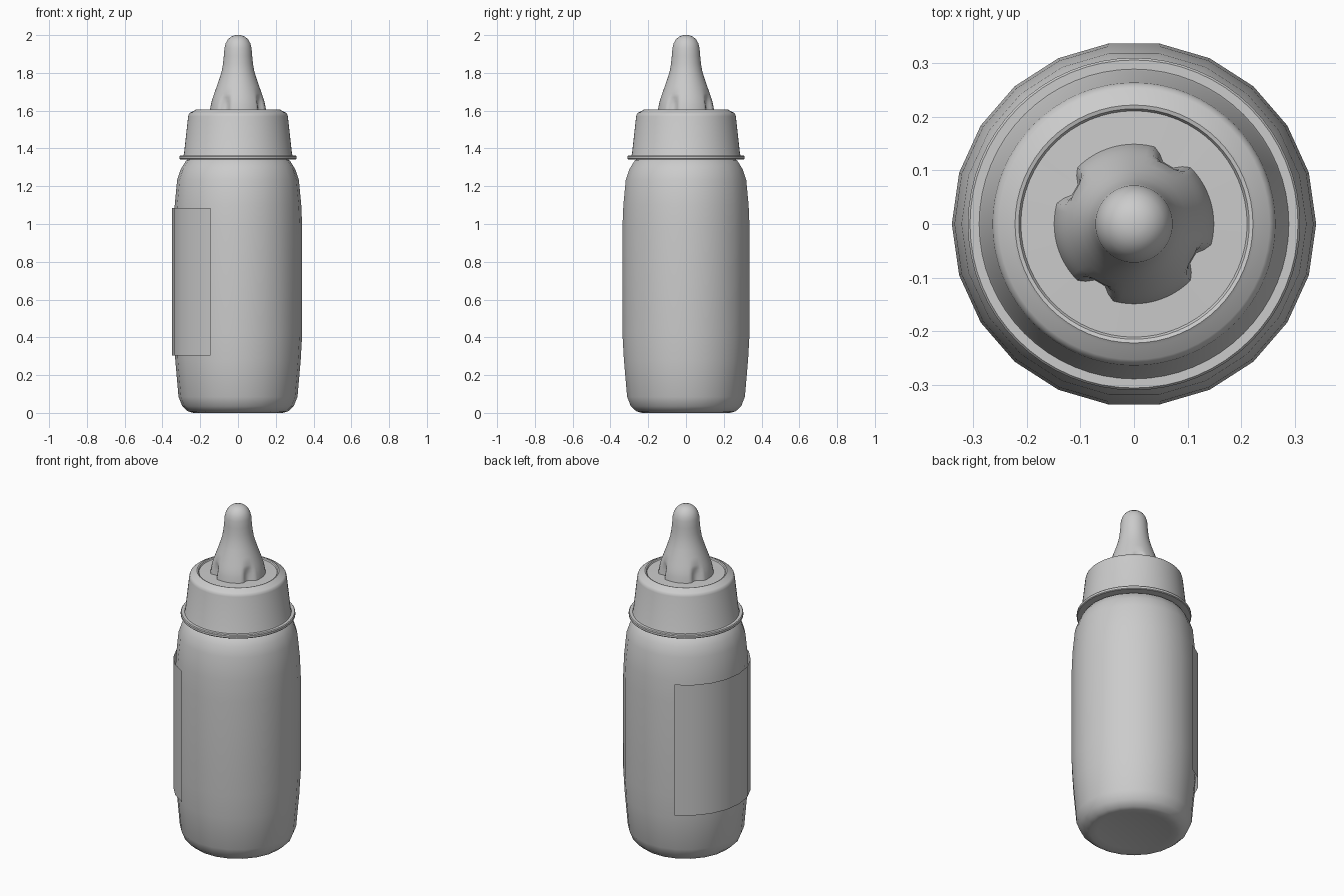
import bpy, bmesh, math

if "Cube" in bpy.data.objects:
    bpy.data.objects.remove(bpy.data.objects["Cube"])


def make_object(name, bm, smooth_angle):
    mesh = bpy.data.meshes.new(name)
    bm.to_mesh(mesh)
    bm.free()
    obj = bpy.data.objects.new(name, mesh)
    bpy.context.collection.objects.link(obj)
    bpy.ops.object.select_all(action='DESELECT')
    obj.select_set(True)
    bpy.context.view_layer.objects.active = obj
    bpy.ops.object.shade_smooth_by_angle(angle=math.radians(smooth_angle))
    return obj


def lathe(name, profile, sides, smooth_angle=35, shape=None):
    """Revolve (radius, z) points; radius 0 makes a pole. shape adjusts radius."""
    bm = bmesh.new()
    rings = []
    for r, z in profile:
        if r == 0:
            rings.append([bm.verts.new((0, 0, z))] * sides)
            continue
        ring = []
        for i in range(sides):
            a = 2 * math.pi * i / sides
            rr = shape(r, z, a) if shape else r
            ring.append(bm.verts.new((rr * math.cos(a), rr * math.sin(a), z)))
        rings.append(ring)
    for low, high in zip(rings, rings[1:]):
        for i in range(sides):
            j = (i + 1) % sides
            corners = list(dict.fromkeys([low[i], low[j], high[j], high[i]]))
            bm.faces.new(corners)
    bmesh.ops.recalc_face_normals(bm, faces=bm.faces)
    return make_object(name, bm, smooth_angle)


SIDES = 22

# Bottle body with rounded base and shoulder
lathe("bottle_body", [
    (0, 0.012), (0.20, 0.008), (0.235, 0.0), (0.265, 0.008), (0.295, 0.035),
    (0.315, 0.085), (0.332, 0.28), (0.34, 0.42), (0.34, 0.98), (0.335, 1.10),
    (0.322, 1.235), (0.303, 1.29), (0.275, 1.335), (0.25, 1.35)],
    SIDES, 60)

# Screw collar with bottom flange and raised lip on top
lathe("screw_collar", [
    (0.25, 1.342), (0.306, 1.342), (0.31, 1.346), (0.31, 1.358), (0.306, 1.363),
    (0.289, 1.363), (0.286, 1.37), (0.264, 1.57), (0.260, 1.583), (0.253, 1.589),
    (0.228, 1.602), (0.222, 1.606), (0.215, 1.604), (0.211, 1.597)],
    64)


# Teat, with four vent notches pressed into the foot
def vent_notches(r, z, a):
    if z > 1.70 or r > 0.16:
        return r
    d = (a - math.radians(60) + math.pi / 4) % (math.pi / 2) - math.pi / 4
    across = max(0, 1 - (abs(d) / 0.2) ** 4)
    fade = min(1, max(0, (1.69 - z) / 0.05))
    return r - 0.022 * across * fade


lathe("teat", [
    (0.215, 1.597), (0.149, 1.599), (0.147, 1.61), (0.144, 1.63), (0.139, 1.65),
    (0.133, 1.67), (0.126, 1.69), (0.112, 1.73), (0.098, 1.77), (0.086, 1.81),
    (0.079, 1.85), (0.075, 1.89), (0.072, 1.93), (0.066, 1.955), (0.054, 1.977),
    (0.036, 1.992), (0.017, 1.999), (0, 2.0)],
    72, 45, vent_notches)

# Curved label panel wrapped round the -x side
bm = bmesh.new()
columns = []
for i in range(7, 16):
    a = 2 * math.pi * i / SIDES
    x, y = 0.35 * math.cos(a), 0.35 * math.sin(a)
    columns.append([bm.verts.new((x, y, z)) for z in (0.305, 1.085)])
for p, q in zip(columns, columns[1:]):
    bm.faces.new((p[0], q[0], q[1], p[1]))
make_object("label_panel", bm, 35)
